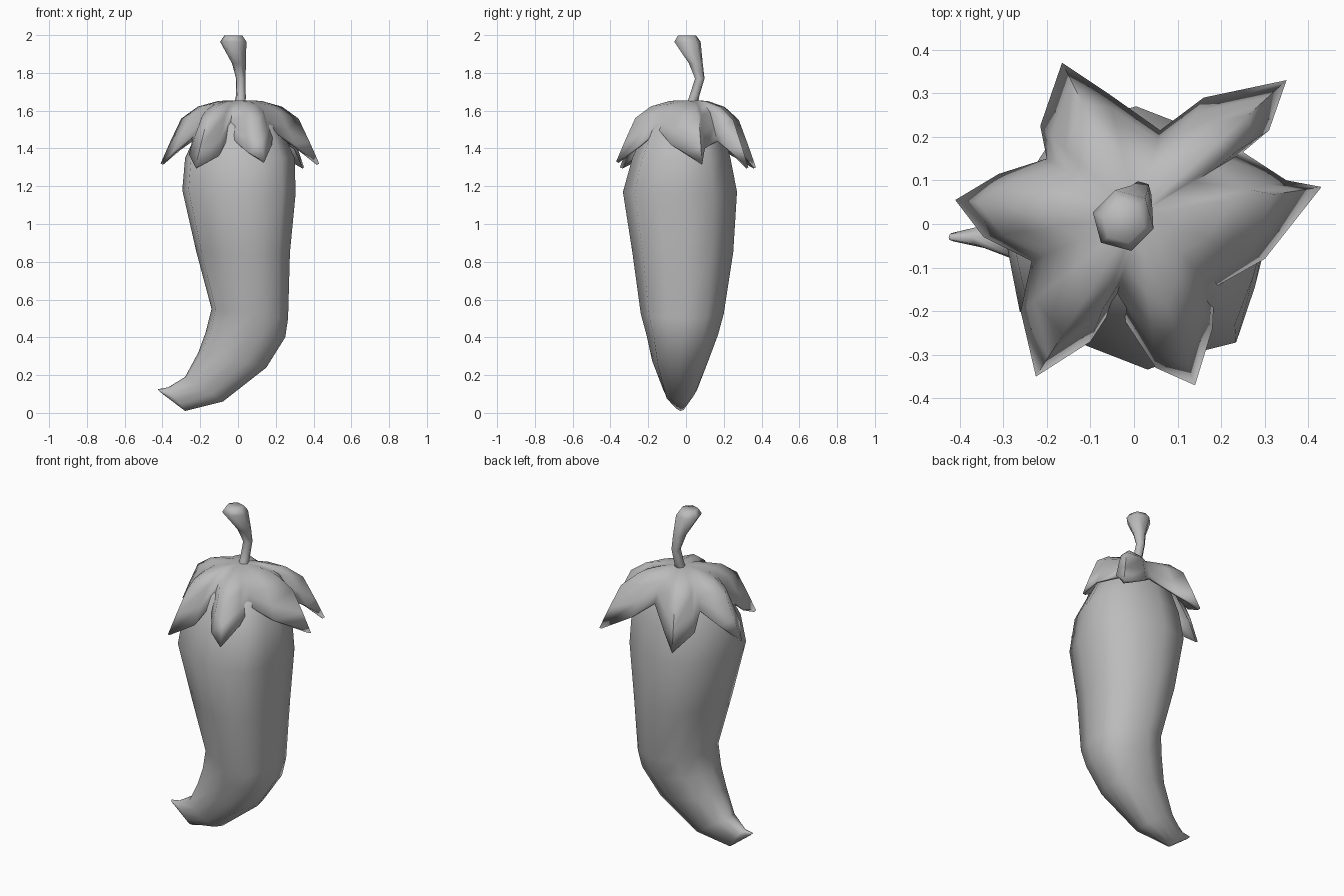
import bpy, bmesh
from math import cos, sin, radians
from mathutils import Vector

cube = bpy.data.objects.get("Cube")
if cube:
    bpy.data.objects.remove(cube, do_unlink=True)

grey = bpy.data.materials.new("plain grey")
grey.use_nodes = True
grey.diffuse_color = (0.5, 0.5, 0.5, 1)
grey.node_tree.nodes["Principled BSDF"].inputs["Base Color"].default_value = (0.5, 0.5, 0.5, 1)


def loft(name, rings, capped=True):
    """Skin a list of closed point rings, with optional end caps."""
    bm = bmesh.new()
    rows = [[bm.verts.new(p) for p in ring] for ring in rings]
    n = len(rows[0])
    for a, b in zip(rows, rows[1:]):
        for i in range(n):
            j = (i + 1) % n
            bm.faces.new((a[j], a[i], b[i], b[j]))
    bm.faces.new(rows[0])
    if capped:
        bm.faces.new(rows[-1])
        bmesh.ops.recalc_face_normals(bm, faces=bm.faces)
    mesh = bpy.data.meshes.new(name)
    bm.to_mesh(mesh)
    bm.free()
    obj = bpy.data.objects.new(name, mesh)
    bpy.context.collection.objects.link(obj)
    mesh.materials.append(grey)
    bpy.ops.object.select_all(action="DESELECT")
    obj.select_set(True)
    bpy.context.view_layer.objects.active = obj
    bpy.ops.object.shade_smooth_by_angle(angle=radians(80))
    return obj


# Pepper body: each section runs from a left point to a right point, with a y range
sections = [
    ((-.09, 1.60), (.11, 1.60), -.09, .11),
    ((-.20, 1.52), (.22, 1.52), -.21, .19),
    ((-.28, 1.35), (.30, 1.35), -.285, .235),
    ((-.295, 1.18), (.305, 1.16), -.335, .27),
    ((-.22, .85), (.275, .85), -.285, .25),
    ((-.14, .55), (.265, .50), -.24, .20),
    ((-.17, .43), (.25, .40), -.21, .17),
    ((-.21, .32), (.15, .24), -.18, .12),
    ((-.28, .19), (-.08, .06), -.12, .06),
    ((-.37, .135), (-.28, .01), -.06, .00),
    ((-.425, .125), (-.405, .105), -.04, -.02),
]
# Uneven lobes around the section: angle and radius
lobes = [(0, 1), (33, 1.08), (62, .94), (90, 1), (125, 1.02), (155, .96), (180, 1),
         (212, 1.05), (245, .9), (275, 1), (295, .97), (314, 1.1), (338, .98)]
body_rings = []
for left, right, y0, y1 in sections:
    l, r = Vector((left[0], 0, left[1])), Vector((right[0], 0, right[1]))
    mid, half = (l + r) / 2, (r - l) / 2
    yc, yr = (y0 + y1) / 2, (y1 - y0) / 2
    body_rings.append([mid + half * cos(radians(a)) * k + Vector((0, yc + yr * sin(radians(a)) * k, 0))
                       for a, k in lobes])
loft("pepper_body", body_rings)

# Leafy cap: its rim goes valley, shoulder, tip, shoulder for each of the six leaves
rim = [
    (.25, .165, 1.44), (.31, .215, 1.40), (.35, .33, 1.30), (.16, .29, 1.40),
    (.06, .215, 1.48), (-.06, .30, 1.38), (-.165, .37, 1.30), (-.215, .225, 1.38),
    (-.20, .15, 1.48), (-.31, .115, 1.40), (-.41, .055, 1.32), (-.345, -.03, 1.38),
    (-.235, -.085, 1.47), (-.26, -.20, 1.37), (-.225, -.35, 1.30), (-.10, -.27, 1.36),
    (-.045, -.185, 1.47), (.05, -.33, 1.38), (.14, -.37, 1.33), (.18, -.24, 1.42),
    (.185, -.145, 1.50), (.30, -.08, 1.42), (.43, .085, 1.32), (.35, .10, 1.40),
]
# Share of reach and share of drop from the middle to the rim
slope = [(.07, 0), (.27, .01), (.53, .10), (.74, .29), (.88, .66), (1, 1)]
hub = Vector((.01, .02, 1.655))
cap_rings = [[hub + Vector(((x - hub.x) * s, (y - hub.y) * s, (z - hub.z) * d)) for x, y, z in rim]
             for s, d in slope]
cap = loft("leafy_cap", cap_rings, capped=False)
shell = cap.modifiers.new("thickness", "SOLIDIFY")
shell.thickness = .015
shell.offset = -1

# Bent stem that flares at its cut end
stem_path = [(.01, .03, 1.62, .032), (.015, .045, 1.68, .027), (.015, .073, 1.77, .026),
             (.005, .052, 1.85, .038), (-.025, .008, 1.965, .072), (-.025, .005, 1.997, .05)]
stem_rings = [[Vector((x + r * cos(radians(a)), y + r * sin(radians(a)), z))
               for a in range(-15, 345, 60)] for x, y, z, r in stem_path]
loft("stem", stem_rings)
